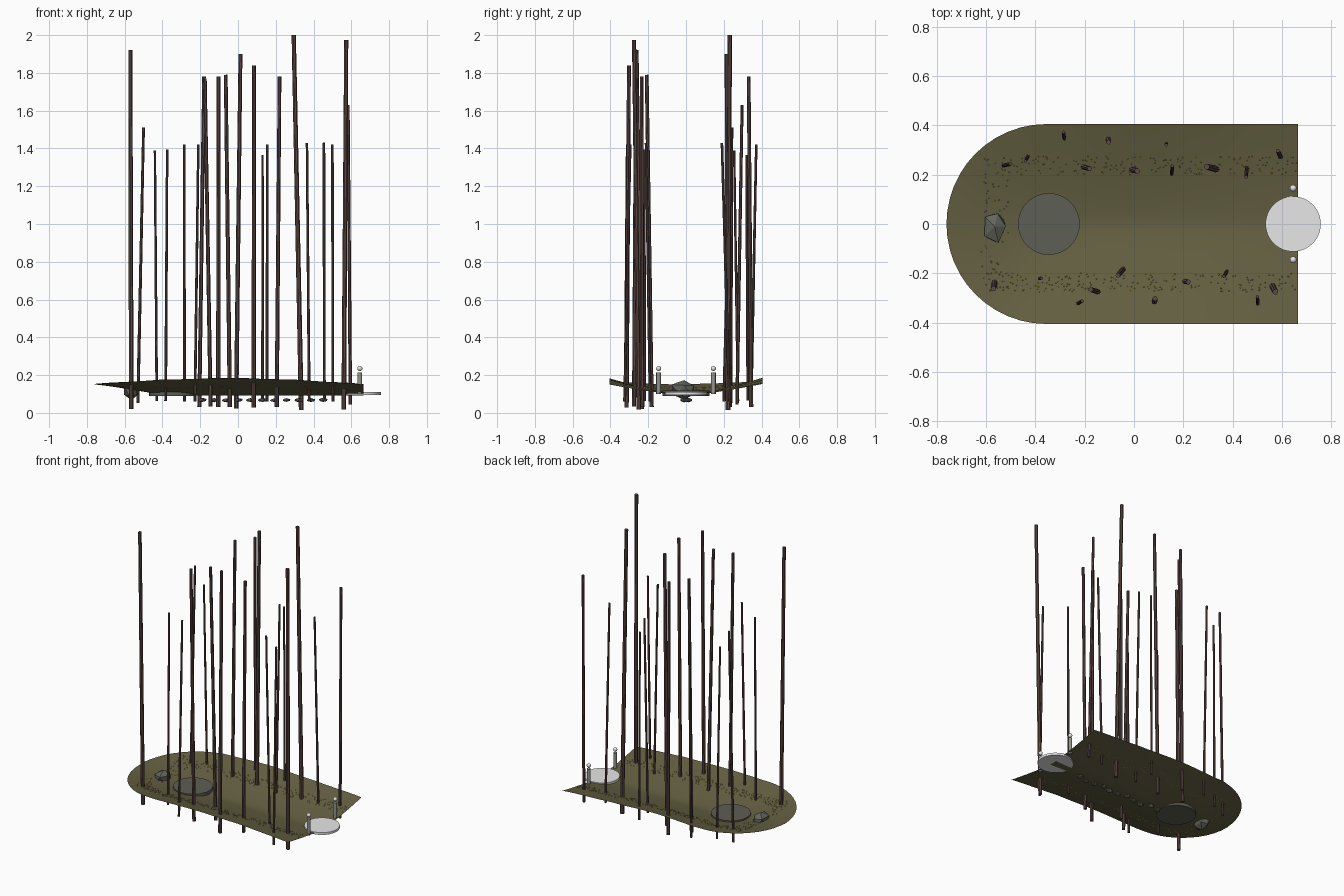
import bpy, bmesh, math, random
from mathutils import Vector, Matrix

random.seed(4)
cube = bpy.data.objects.get("Cube")
if cube:
    bpy.data.objects.remove(cube, do_unlink=True)


def material(name, r, g, b):
    m = bpy.data.materials.new(name)
    m.use_nodes = True
    m.diffuse_color = (r, g, b, 1)
    m.node_tree.nodes["Principled BSDF"].inputs["Base Color"].default_value = (r, g, b, 1)
    return m


grass = material("olive grass", 0.13, 0.118, 0.055)
bark = material("brown bark", 0.115, 0.07, 0.062)
slate = material("dark water", 0.11, 0.112, 0.09)
stone = material("grey stone", 0.13, 0.13, 0.11)
marble = material("pale marble", 0.8, 0.8, 0.8)
post_grey = material("post grey", 0.3, 0.3, 0.28)
yellow = material("yellow petals", 0.6, 0.55, 0.02)
pale = material("pale pink petals", 0.6, 0.48, 0.52)


def finish(bm, name, mat, smooth=None):
    me = bpy.data.meshes.new(name)
    bmesh.ops.recalc_face_normals(bm, faces=bm.faces)
    bm.to_mesh(me)
    bm.free()
    me.materials.append(mat)
    ob = bpy.data.objects.new(name, me)
    bpy.context.collection.objects.link(ob)
    if smooth:
        bpy.ops.object.select_all(action="DESELECT")
        ob.select_set(True)
        bpy.context.view_layer.objects.active = ob
        bpy.ops.object.shade_smooth_by_angle(angle=math.radians(smooth))
    return ob


def rod(name, base, top, r1, r2, sides, mat):
    a, b = Vector(base), Vector(top)
    bm = bmesh.new()
    spin = (b - a).to_track_quat("Z", "Y").to_matrix().to_4x4()
    bmesh.ops.create_cone(bm, cap_ends=True, segments=sides, radius1=r1, radius2=r2,
                          depth=(b - a).length,
                          matrix=Matrix.Translation((a + b) / 2) @ spin)
    return finish(bm, name, mat, 40)


# Valley floor: a trough with one rounded end
END, BEND, HALF = 0.665, -0.355, 0.405


def ground_z(x, y):
    d = math.hypot(min(0, x - BEND), y) / HALF
    rise = 0.088 - 0.09 * max(0, x - 0.3) - 0.09 * max(0, -x - 0.4)
    rise += 0.006 * math.sin(9 * x + 2) * (1 if y > 0 else 0.5)
    return 0.092 + rise * d ** 1.3


def valley():
    bm = bmesh.new()
    n, rings = 24, 12
    straight = [END + (BEND - END) * i / n for i in range(n)]
    rim = [(x, 0, 0, -HALF) for x in straight]
    for i in range(n + 1):
        a = math.pi * i / n
        rim.append((BEND, 0, -HALF * math.sin(a), -HALF * math.cos(a)))
    rim += [(x, 0, 0, HALF) for x in reversed(straight)]
    rows = []
    for cx, cy, dx, dy in rim:
        row = []
        for j in range(rings + 1):
            x, y = cx + dx * j / rings, cy + dy * j / rings
            row.append(bm.verts.new((x, y, ground_z(x, y))))
        rows.append(row)
    for r, s in zip(rows, rows[1:]):
        for j in range(rings):
            bm.faces.new((r[j], r[j + 1], s[j + 1], s[j]))
    bmesh.ops.remove_doubles(bm, verts=bm.verts, dist=0.0005)
    bmesh.ops.dissolve_degenerate(bm, edges=bm.edges, dist=0.0001)
    ob = finish(bm, "valley_floor", grass, 60)
    if sum(p.normal.z for p in ob.data.polygons) < 0:
        ob.data.flip_normals()


valley()

# Tree trunks: base x, base y, top x, top y, top height
trunks = [
    (-.283, .345, -.285, .372, 1.42), (-.105, .345, -.103, .332, 1.78),
    (.13, .327, .13, .32, 1.365), (-.53, .237, -.50, .243, 1.51),
    (-.43, .275, -.44, .255, 1.39), (-.205, .232, -.18, .224, 1.78),
    (-.01, .222, .013, .215, 1.90), (.153, .2, .155, .235, 1.42),
    (.335, .222, .295, .232, 2.0), (.457, .23, .455, .19, 1.43),
    (.595, .27, .583, .297, 1.63), (-.565, -.235, -.57, -.262, 1.92),
    (-.383, -.22, -.375, -.22, 1.395), (-.228, -.322, -.21, -.312, 1.42),
    (-.145, -.275, -.175, -.266, 1.77), (-.043, -.182, -.065, -.208, 1.79),
    (.083, -.315, .085, -.302, 1.84), (.205, -.232, .22, -.235, 1.78),
    (.377, -.19, .365, -.212, 1.43), (.502, -.325, .50, -.295, 1.42),
    (.56, -.25, .573, -.275, 1.975),
]
for i, (bx, by, tx, ty, top) in enumerate(trunks):
    thick = 0.0062 + 0.0055 * (top - 1.36) / 0.64
    low = 0.065 - 0.05 * (top - 1.36) / 0.64
    rod(f"tree_trunk_{i + 1}", (bx, by, low), (tx, ty, top), thick * 1.15, thick, 8, bark)

# Pond and round stage
rod("pond", (-.345, 0, .09), (-.345, 0, .118), .125, .125, 48, slate)
rod("round_stage", (.645, 0, .094), (.645, 0, .11), .112, .112, 48, marble)

# Gate posts with ball tops
for side, y in (("left", .145), ("right", -.145)):
    rod(f"post_{side}", (.645, y, .1), (.645, y, .213), .0125, .0125, 16, post_grey)
    bm = bmesh.new()
    bmesh.ops.create_uvsphere(bm, u_segments=16, v_segments=10, radius=.0135,
                              matrix=Matrix.Translation((.645, y, .235)))
    finish(bm, f"post_ball_{side}", marble, 60)


# Rough boulders
def boulder(name, centre, size, rough):
    bm = bmesh.new()
    bmesh.ops.create_icosphere(bm, subdivisions=1, radius=1)
    for v in bm.verts:
        k = 1 + random.uniform(-rough, rough)
        v.co = Vector(c + s * p * k for c, s, p in zip(centre, size, v.co))
    finish(bm, name, stone)


boulder("large_boulder", (-.565, -.01, .12), (.05, .068, .058), .18)
for i in range(11):
    x = -.19 + .064 * i
    boulder(f"stepping_stone_{i + 1}", (x, .014 * math.sin(i * 2), .068), (.025, .02, .011), .15)


# Meadow flowers along both banks and around the rounded end
def flowers(name, count, mat):
    bm = bmesh.new()
    for i in range(count):
        if random.random() < .16:
            x, y = random.uniform(-.62, -.51), random.uniform(-.27, .27)
        else:
            x = random.uniform(-.6, .66)
            y = random.choice((-1, 1)) * random.uniform(.2, .275)
        spot = Matrix.Translation((x, y, ground_z(x, y) + .003))
        bmesh.ops.create_cone(bm, cap_ends=True, segments=4, radius1=.0028, radius2=.001,
                              depth=.006, matrix=spot)
    finish(bm, name, mat)


flowers("yellow_flowers", 330, yellow)
flowers("pink_flowers", 120, pale)
